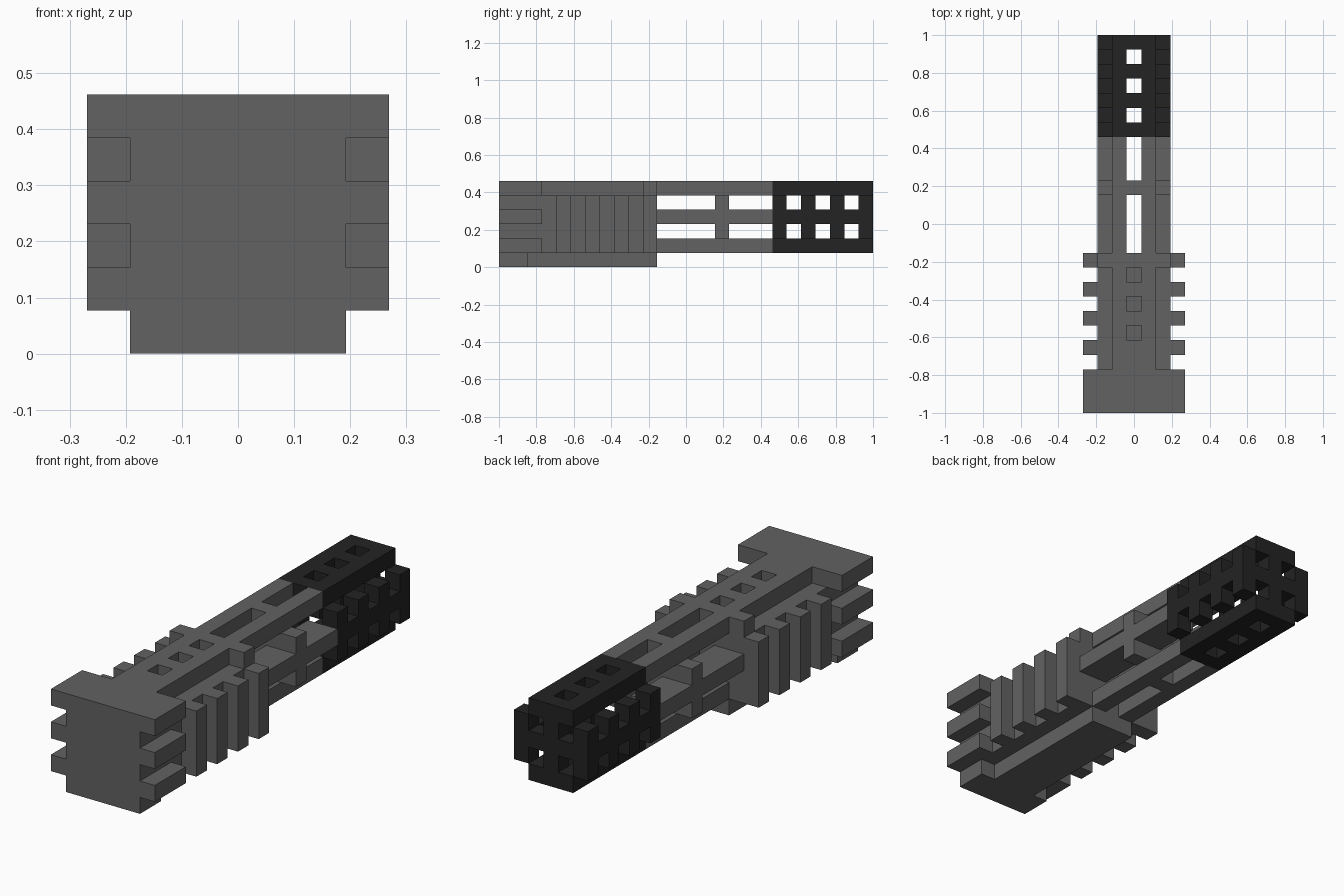
import bpy
import bmesh
from mathutils import Vector

if "Cube" in bpy.data.objects:
    bpy.data.objects.remove(bpy.data.objects["Cube"], do_unlink=True)

U = 1 / 13                      # block size: the model is 7 x 26 x 6 blocks
ORIGIN = Vector((-3.5 * U, -1, 0))


def material(name, value):
    m = bpy.data.materials.new(name)
    m.use_nodes = True
    col = (value, value, value, 1)
    m.diffuse_color = col
    bsdf = m.node_tree.nodes["Principled BSDF"]
    bsdf.inputs["Base Color"].default_value = col
    bsdf.inputs["Roughness"].default_value = 0.8
    return m


GREY = material("mid grey", 0.122)
BLACK = material("near black", 0.0168)


def cells(boxes):
    """Unit blocks inside boxes given as (x0, x1, y0, y1, z0, z1)."""
    return {(x, y, z) for a, b, c, d, e, f in boxes
            for x in range(a, b) for y in range(c, d) for z in range(e, f)}


def part(name, mat, add, cut=()):
    """Build the outer skin of the added boxes minus the cut boxes."""
    solid = cells(add) - cells(cut)
    bm = bmesh.new()
    verts = {}

    def vert(p):
        if p not in verts:
            verts[p] = bm.verts.new(ORIGIN + Vector(p) * U)
        return verts[p]

    for c in sorted(solid):
        for axis in range(3):
            for side in (0, 1):
                n = list(c)
                n[axis] += 2 * side - 1
                if tuple(n) in solid:
                    continue
                ring = []
                for s, t in ((0, 0), (1, 0), (1, 1), (0, 1)):
                    p = list(c)
                    p[axis] += side
                    p[(axis + 1) % 3] += s
                    p[(axis + 2) % 3] += t
                    ring.append(vert(tuple(p)))
                bm.faces.new(ring if side else ring[::-1])
    me = bpy.data.meshes.new(name)
    bm.to_mesh(me)
    bm.free()
    me.materials.append(mat)
    ob = bpy.data.objects.new(name, me)
    bpy.context.collection.objects.link(ob)
    return ob


# Front block with three side fins and a narrower foot
part("front_block", GREY,
     [(0, 7, 0, 3, 1, 6), (1, 6, 0, 2, 0, 1), (2, 5, 2, 3, 0, 1)],
     [(x, x + 1, 0, 3, z, z + 1) for x in (0, 6) for z in (2, 4)])

# Body core with top ridge, bottom keel, rear collar and square top pits
part("body_core", GREY,
     [(1, 6, 3, 11, 1, 5), (2, 5, 3, 11, 0, 6), (1, 6, 10, 11, 5, 6)],
     [(3, 4, y, y + 1, 5, 6) for y in (5, 7, 9)])

# Vertical ribs along both sides
for side, x in (("left", 6), ("right", 0)):
    part(side + "_ribs", GREY,
         [(x, x + 1, y, y + 1, 1, 5) for y in (4, 6, 8, 10)])

# Open barrel: rails with a spacer disc
part("barrel_rails", GREY,
     [(x, x + 1, 11, 19, z, z + 1) for x in (2, 4) for z in (1, 3, 5)]
     + [(x, x + 1, 11, 19, 3, 4) for x in (1, 5)]
     + [(2, 5, 15, 16, 1, 6), (1, 6, 15, 16, 2, 5)])

# Hollow perforated sleeve with a crossed end plate
slots = (20, 22, 24)
part("muzzle_sleeve", BLACK,
     [(2, 5, 19, 26, 1, 6), (1, 6, 19, 26, 2, 5)],
     [(2, 5, 19, 25, 2, 5)]
     + [(3, 4, y, y + 1, 1, 6) for y in slots]
     + [(1, 6, y, y + 1, z, z + 1) for y in slots for z in (2, 4)]
     + [(x, x + 1, 25, 26, z, z + 1) for x in (2, 4) for z in (2, 4)])
